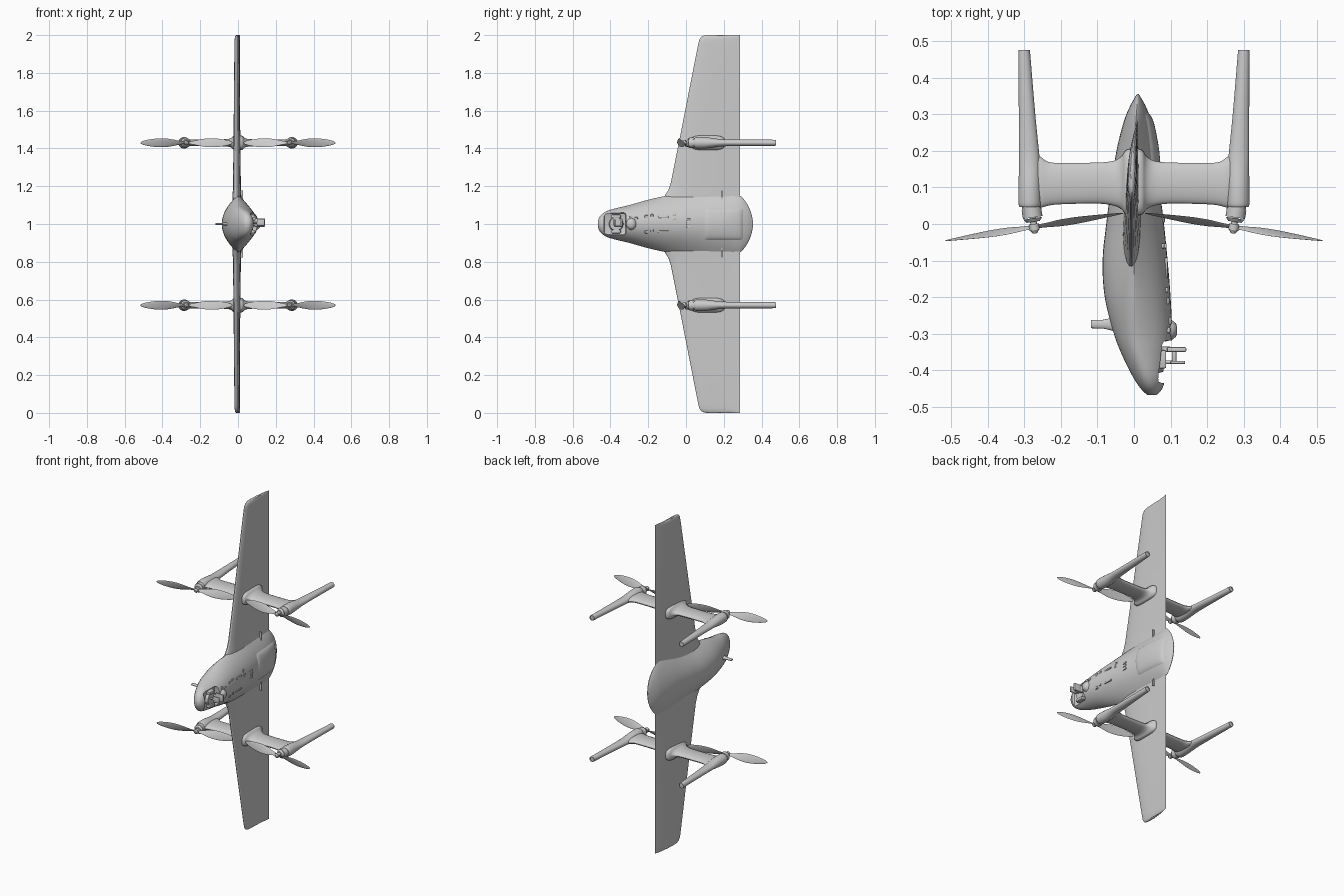
import bpy, bmesh
from math import sin, cos, pi, radians, sqrt
from mathutils import Vector

if "Cube" in bpy.data.objects:
    bpy.data.objects.remove(bpy.data.objects["Cube"])

def finish(name, bm, angle=35):
    bmesh.ops.recalc_face_normals(bm, faces=bm.faces)
    me = bpy.data.meshes.new(name)
    bm.to_mesh(me)
    bm.free()
    ob = bpy.data.objects.new(name, me)
    bpy.context.collection.objects.link(ob)
    bpy.ops.object.select_all(action='DESELECT')
    ob.select_set(True)
    bpy.context.view_layer.objects.active = ob
    bpy.ops.object.shade_smooth_by_angle(angle=radians(angle))
    return ob

def loft(name, rings, angle=35):
    bm = bmesh.new()
    vs = [[bm.verts.new(p) for p in r] for r in rings]
    n = len(vs[0])
    for a, b in zip(vs, vs[1:]):
        for i in range(n):
            j = (i + 1) % n
            bm.faces.new((a[i], a[j], b[j], b[i]))
    bm.faces.new(vs[0])
    bm.faces.new(vs[-1])
    return finish(name, bm, angle)

def tube(name, a, b, ra, rb=None, n=24):
    a, b = Vector(a), Vector(b)
    d = (b - a).normalized()
    u = d.orthogonal().normalized()
    v = d.cross(u)
    circ = [u * cos(2 * pi * i / n) + v * sin(2 * pi * i / n) for i in range(n)]
    return loft(name, [[a + c * ra for c in circ], [b + c * (rb or ra) for c in circ]])

def box(name, lo, hi, bevel=0.0):
    bm = bmesh.new()
    bmesh.ops.create_cube(bm, size=1)
    for v in bm.verts:
        v.co = [(l + h) / 2 + c * (h - l) for l, h, c in zip(lo, hi, v.co)]
    if bevel:
        bmesh.ops.bevel(bm, geom=bm.edges[:], offset=bevel, segments=2, profile=0.5, affect='EDGES')
    return finish(name, bm)

def smooth_rows(rows, sub):
    # Catmull-Rom resampling of a list of tuples
    out = []
    for i in range(len(rows) - 1):
        p = [rows[max(0, min(len(rows) - 1, i + k))] for k in (-1, 0, 1, 2)]
        for s in range(sub):
            t = s / sub
            out.append([b + 0.5 * t * (c - a + t * (2*a - 5*b + 4*c - d + t * (3*(b - c) + d - a)))
                        for a, b, c, d in zip(*p)])
    return out + [list(rows[-1])]

def airfoil(th, n=14):
    def half(c):
        return 5 * th * (.2969 * sqrt(c) - .126 * c - .3516 * c**2 + .2843 * c**3 - .1036 * c**4)
    cs = [(1 + cos(pi * i / n)) / 2 for i in range(n + 1)]
    return [(c, half(c)) for c in cs] + [(c, -half(c)) for c in cs[-2::-1]]

def oval(a, b, k=1.0, n=28):
    f = lambda v: abs(v)**k * (1 if v > 0 else -1)
    return [(a * f(cos(2 * pi * i / n)), b * f(sin(2 * pi * i / n))) for i in range(n)]

# Fuselage: y, left x, right x, seam x, half height, side fullness exponent
HULL = smooth_rows([
    (-.467, .036, .062, .05, .016, 1), (-.452, .02, .076, .045, .045, 1), (-.42, -.002, .087, .035, .068, 1),
    (-.36, -.032, .098, .015, .086, 1.1), (-.3, -.055, .104, .005, .1, 1.2), (-.2, -.08, .1, 0, .128, 1.5),
    (-.1, -.086, .092, 0, .15, 1.9), (0, -.076, .082, 0, .163, 2.2), (.1, -.063, .07, 0, .168, 2.2),
    (.2, -.048, .062, 0, .167, 2.1), (.28, -.028, .047, .005, .152, 1.8), (.32, -.012, .033, .008, .112, 1.5),
    (.344, .001, .02, .01, .062, 1.2), (.355, .008, .013, .0105, .008, 1)], 4)

def hull_x(y, z, side=1):
    for a, b in zip(HULL, HULL[1:]):
        if a[0] <= y <= b[0]:
            t = (y - a[0]) / (b[0] - a[0])
            _, xl, xr, c, h, p = [m + t * (n - m) for m, n in zip(a, b)]
            f = max(0, 1 - ((z - 1) / h)**2)**(p / 2)
            return c + f * ((xr if side > 0 else xl) - c)

rings = []
for y, xl, xr, c, h, p in HULL:
    ring = []
    for i in range(48):
        t = 2 * pi * i / 48
        w = (xr - c) if cos(t) > 0 else (xl - c)
        ring.append((c + w * abs(cos(t))**p, y, 1 + h * sin(t)))
    rings.append(ring)
fuselage = loft("fuselage", rings, 40)

# Camera recess cut in the nose
cut = box("camera_recess_cutter", (.064, -.435, .94), (.2, -.318, 1.06), .012)
cut.hide_render = True
m = fuselage.modifiers.new("recess", 'BOOLEAN')
m.object, m.operation, m.solver = cut, 'DIFFERENCE', 'EXACT'
bpy.context.view_layer.objects.active = fuselage
bpy.ops.object.modifier_apply(modifier="recess")
bpy.data.objects.remove(cut)

# Wing: distance from centre, leading edge, thickness (mirrored in z)
half = [(.1, -.14, .05), (.15, -.112, .046), (.18, -.093, .043), (.22, -.08, .041), (.43, -.038, .036),
        (.7, .015, .031), (.95, .064, .026), (.975, .07, .024), (.99, .08, .021), (.997, .093, .015), (1, .11, .006)]
rings = []
for d, le, th in [(-d, l, t) for d, l, t in half[::-1]] + half:
    te = .285
    rings.append([(-.006 + .016 * c - .022 * c * (1 - c) + t, le + (te - le) * c, 1 + d)
                  for c, t in airfoil(th)])
loft("wing", rings, 30)

# Cargo hatch bulge on the belly side
bm = bmesh.new()
N = 24
grid = []
for i in range(N + 1):
    u = -1 + 2 * i / N
    row = []
    for j in range(N + 1):
        v = -1 + 2 * j / N
        y, z = .2 + .105 * u, 1 + .088 * v
        lift = .009 * (1 - u**10) * (1 - v**10) - .002
        row.append(bm.verts.new((hull_x(y, z) + lift, y, z)))
    grid.append(row)
for i in range(N):
    for j in range(N):
        bm.faces.new((grid[i][j], grid[i+1][j], grid[i+1][j+1], grid[i][j+1]))
finish("cargo_hatch", bm, 60)

# Belly vents and sensor windows: y, z offset, half length, half height
for y, dz, a, b in [(-.29, .038, .008, .008), (-.265, .03, .01, .006), (-.21, .04, .009, .007),
                    (-.18, .045, .007, .007), (-.12, .037, .028, .005), (-.06, .05, .007, .009),
                    (-.06, .028, .007, .007), (-.12, -.04, .028, .005), (-.21, -.042, .009, .007),
                    (-.18, -.035, .007, .007), (.015, .022, .012, .006), (.015, .003, .012, .006),
                    (.015, -.016, .012, .006)]:
    x = hull_x(y, 1 + dz)
    box("belly_vent", (x - .008, y - a, 1 + dz - b), (x + .004, y + a, 1 + dz + b), .003)
for s in (-1, 1):
    z = 1 + s * .145
    box("servo_slot", (.0, .187, z - .032), (.026, .192, z + .032))

# Belly sensor bump and dorsal antenna fin
loft("sensor_bump", [[(x, -.29 + a, 1 + b) for a, b in oval(r, r * 1.1)]
                     for x, r in ((.085, .032), (.105, .026), (.115, .018), (.118, .008))])
loft("antenna", [[(x, -.274 + a, 1 + b) for a, b in oval(r, r * .5)]
                 for x, r in ((-.05, .02), (-.075, .014), (-.085, .012), (-.118, .011))])

# Nose camera gimbal
tube("gimbal_base", (.058, -.37, 1), (.08, -.37, 1), .04, .034)
box("gimbal_arm", (.075, -.35, .99), (.1, -.335, 1.02), .003)
box("gimbal_bracket", (.09, -.35, .985), (.143, -.337, 1.03), .004)
box("camera_plate", (.1, -.383, .99), (.14, -.374, 1.025), .003)
box("camera_link", (.104, -.38, .985), (.116, -.34, .995), .002)
tube("camera_post", (.075, -.378, 1.005), (.105, -.378, 1.005), .005)
for s in (-1, 1):
    box("gimbal_side_block", (.06, -.395, 1 + s * .04 - .009), (.088, -.345, 1 + s * .04 + .009), .004)

def prop_blade(centre, axis, u, v):
    rows = smooth_rows([(.008, .016, 40), (.035, .022, 34), (.075, .04, 27), (.12, .05, 21),
                        (.17, .045, 16), (.215, .03, 12), (.238, .016, 10), (.246, .003, 9)], 3)
    rings = []
    for r, chord, tw in rows:
        t = radians(tw)
        cd, td = v * cos(t) + axis * sin(t), axis * cos(t) - v * sin(t)
        rings.append([centre + u * r + cd * a + td * b
                      for a, b in oval(chord / 2, .0008 + chord * .04, 1, 16)])
    loft("propeller_blade", rings, 50)

# Four rotor pylons, mirrored in x and z
for sx in (-1, 1):
    for sz in (-1, 1):
        z0 = 1 + sz * .43
        # Pylon arm: x, front y, rear y, thickness, corner roundness
        arm = smooth_rows([(0, .022, .208, .08, .6), (.022, .026, .203, .075, .6), (.034, .04, .186, .054, .8),
                           (.055, .05, .173, .04, 1), (.1, .056, .168, .036, 1), (.2, .054, .167, .034, 1),
                           (.235, .05, .17, .035, 1), (.256, .045, .184, .036, 1), (.285, .05, .2, .03, 1)], 3)
        loft("pylon_arm", [[(sx * x, (f + r) / 2 + a, z0 + b) for a, b in oval((r - f) / 2, th / 2, k)]
                           for x, f, r, th, k in arm])
        # Landing leg with nacelle: y, centre x, half width, half height
        leg = smooth_rows([(.046, .285, .027, .026), (.056, .285, .031, .03), (.1, .285, .031, .03),
                           (.14, .285, .03, .025), (.19, .287, .028, .019), (.3, .2925, .0225, .0175),
                           (.462, .3, .0165, .016), (.47, .3, .0155, .015)], 3)
        loft("landing_leg", [[(sx * x + a, y, z0 + b) for a, b in oval(w, h)] for y, x, w, h in leg])
        # Tilted motor and propeller
        axis = Vector((-sx * .155, -1, 0)).normalized()
        hub = Vector((sx * .273, -.008, z0))
        tube("motor_mount", hub - axis * .066, hub - axis * .05, .025)
        tube("motor_can", hub - axis * .05, hub - axis * .026, .027)
        tube("motor_bell", hub - axis * .024, hub - axis * .014, .026, .018)
        tube("motor_shaft", hub - axis * .03, hub + axis * .006, .009)
        tube("propeller_hub", hub - axis * .008, hub + axis * .009, .014)
        tube("propeller_spinner", hub + axis * .009, hub + axis * .018, .012, .006)
        u = Vector((sx * 1, -.155, 0)).normalized()
        for s in (-1, 1):
            prop_blade(hub, axis, u * s, Vector((0, 0, s)))
